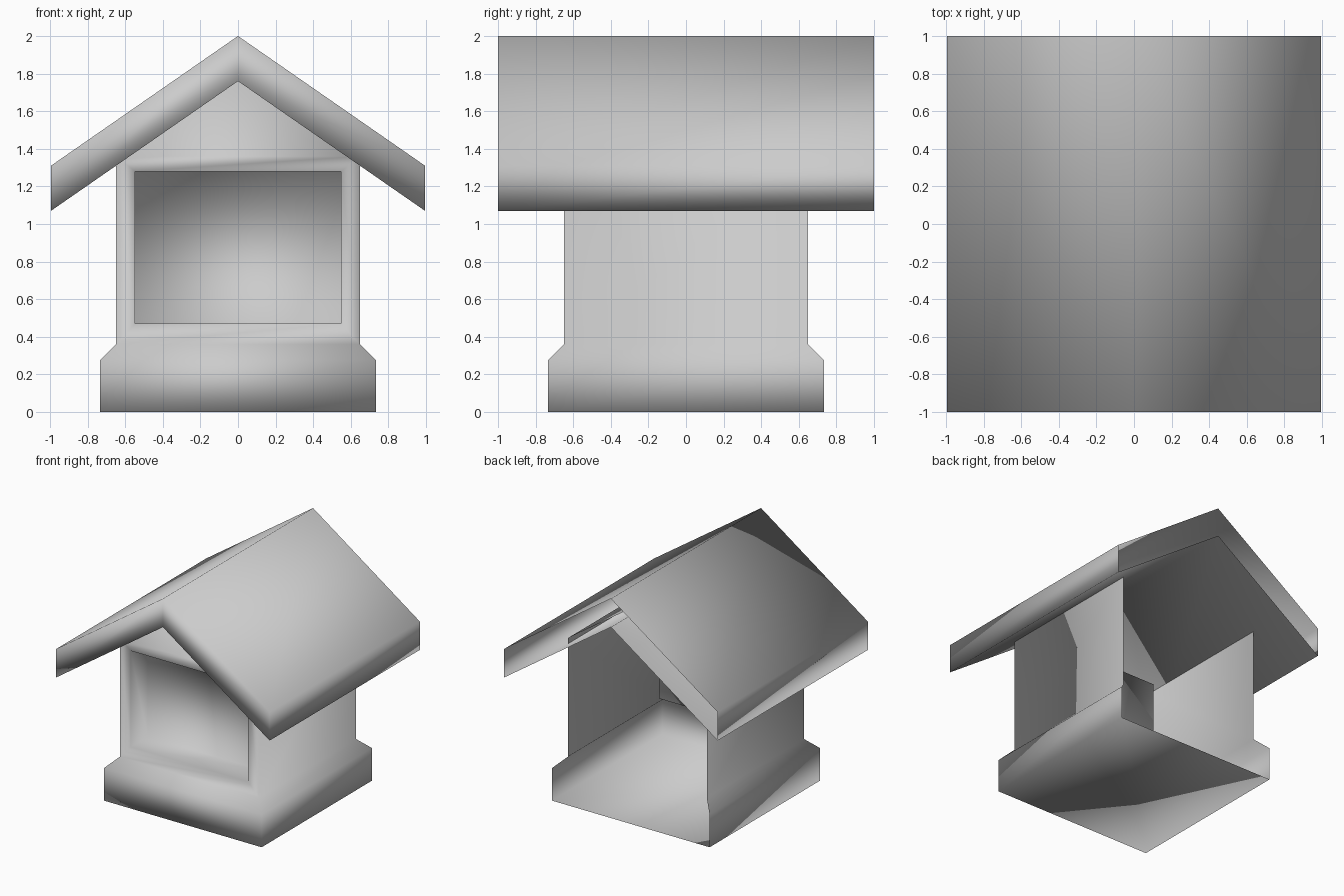
import bpy, bmesh

cube = bpy.data.objects.get("Cube")
if cube:
    bpy.data.objects.remove(cube, do_unlink=True)

grey = bpy.data.materials.new("plain_grey")
grey.use_nodes = True
grey.diffuse_color = (0.6, 0.6, 0.6, 1)
shader = next(n for n in grey.node_tree.nodes if n.type == 'BSDF_PRINCIPLED')
shader.inputs["Base Color"].default_value = grey.diffuse_color


def finish(bm, name):
    """Turn a bmesh into a smooth shaded object."""
    bmesh.ops.recalc_face_normals(bm, faces=bm.faces)
    mesh = bpy.data.meshes.new(name)
    bm.to_mesh(mesh)
    bm.free()
    mesh.materials.append(grey)
    for poly in mesh.polygons:
        poly.use_smooth = True
    obj = bpy.data.objects.new(name, mesh)
    bpy.context.collection.objects.link(obj)
    return obj


def ring(bm, half, z):
    """Square loop: front left-hand, front right-hand, back right-hand, back left-hand."""
    return [bm.verts.new((sx * half, sy * half, z))
            for sx, sy in ((-1, -1), (1, -1), (1, 1), (-1, 1))]


def panel(bm, half, y, low, high):
    """Upright rectangle of vertices facing the front."""
    return [bm.verts.new((x, y, z)) for x, z in
            ((-half, low), (half, low), (half, high), (-half, high))]


def bridge(bm, a, b, sides):
    for i in sides:
        j = (i + 1) % 4
        bm.faces.new((a[i], a[j], b[j], b[i]))


# House: flared base and gabled walls, open at the back
WALL = 0.648
bm = bmesh.new()
foot = ring(bm, 0.735, 0)
ledge = ring(bm, 0.735, 0.275)
sill = ring(bm, WALL, 0.36)
eave = ring(bm, WALL, 1.36)
ridge = [bm.verts.new((0, y, 1.81)) for y in (-WALL, WALL)]
bm.faces.new(foot)
bridge(bm, foot, ledge, (0, 1, 3))
bridge(bm, ledge, sill, (0, 1, 3))
bridge(bm, sill, eave, (1, 3))

# Front wall around the recess, with the gable above
outer = [sill[0], sill[1], eave[1], eave[0]]
opening = panel(bm, 0.548, -WALL, 0.47, 1.28)
recess = panel(bm, 0.548, -0.42, 0.47, 1.28)
bridge(bm, outer, opening, range(4))
bridge(bm, opening, recess, range(4))
bm.faces.new(recess)
bm.faces.new((eave[0], eave[1], ridge[0]))

# Top of the walls, tucked inside the roof
bm.faces.new((eave[1], eave[2], ridge[1], ridge[0]))
bm.faces.new((eave[0], ridge[0], ridge[1], eave[3]))
finish(bm, "house_walls")

# Roof: chevron shell closed at the front and open at the back
profile = [(-0.995, 1.07), (0, 1.76), (0.995, 1.07),
           (0.995, 1.31), (0, 2), (-0.995, 1.31)]
bm = bmesh.new()
front, back = ([bm.verts.new((x, y, z)) for x, z in profile] for y in (-1, 1))
for i in range(len(profile)):
    j = (i + 1) % len(profile)
    bm.faces.new((front[i], front[j], back[j], back[i]))
bm.faces.new((front[0], front[1], front[4], front[5]))
bm.faces.new((front[1], front[2], front[3], front[4]))
finish(bm, "roof")
